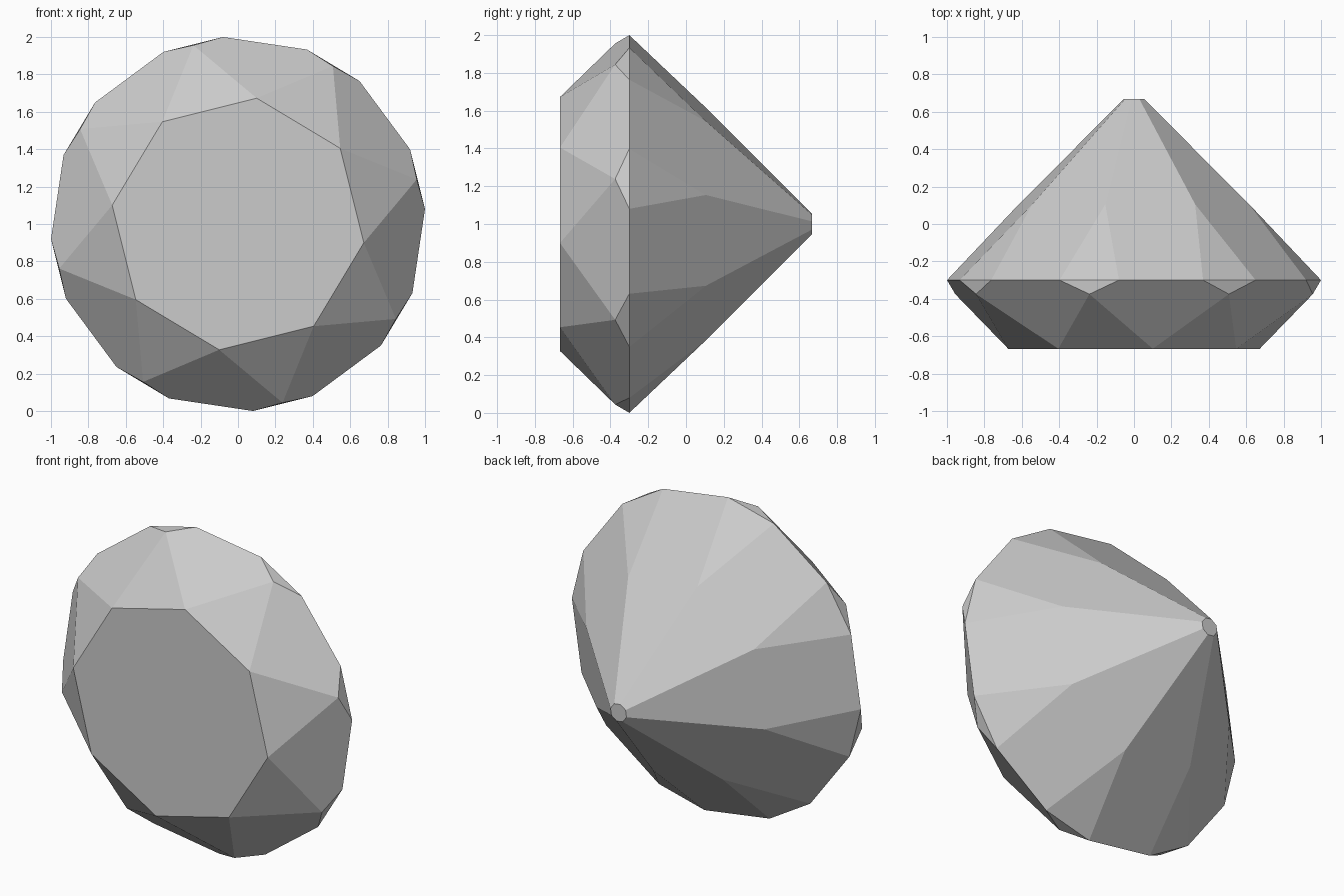
import bpy, bmesh, math

if "Cube" in bpy.data.objects:
    bpy.data.objects.remove(bpy.data.objects["Cube"])

N = 8            # main facets around the stone
PHASE = 81.5     # direction of the first table corner, degrees
HALF = 13.1      # half angle of a main facet at the girdle
STEP = 360 / N

bm = bmesh.new()


def ring(radius, y, turn=0.0):
    """Eight vertices around the front-to-back axis."""
    verts = []
    for k in range(N):
        a = math.radians(PHASE + turn + k * STEP)
        verts.append(bm.verts.new((radius * math.cos(a), y, 1 + radius * math.sin(a))))
    return verts


table = ring(0.68, -0.667)
crown = ring(0.985, -0.375, STEP / 2)
girdle_a = ring(1.003, -0.30, -HALF)
girdle_b = ring(1.003, -0.30, HALF)
pavilion = ring(0.635, 0.105, STEP / 2)
culet = ring(0.057, 0.667, STEP / 2)

# Flat table at the front and tiny culet at the back
bm.faces.new(table)
bm.faces.new(culet)

for k in range(N):
    n = (k + 1) % N
    # Crown: main, star and girdle facets
    bm.faces.new((table[k], crown[k - 1], girdle_a[k], girdle_b[k], crown[k]))
    bm.faces.new((table[k], crown[k], table[n]))
    bm.faces.new((crown[k], girdle_b[k], girdle_a[n]))
    # Pavilion: girdle and long main facets
    bm.faces.new((girdle_b[k], girdle_a[n], pavilion[k]))
    bm.faces.new((girdle_a[k], girdle_b[k], pavilion[k], culet[k],
                  culet[k - 1], pavilion[k - 1]))

bmesh.ops.recalc_face_normals(bm, faces=bm.faces[:])
mesh = bpy.data.meshes.new("cut_gem")
bm.to_mesh(mesh)
bm.free()

# Plain grey stone
grey = bpy.data.materials.new("light grey")
grey.diffuse_color = (0.6, 0.6, 0.6, 1)
grey.use_nodes = True
grey.node_tree.nodes["Principled BSDF"].inputs["Base Color"].default_value = grey.diffuse_color
mesh.materials.append(grey)
bpy.context.collection.objects.link(bpy.data.objects.new("cut_gem", mesh))
